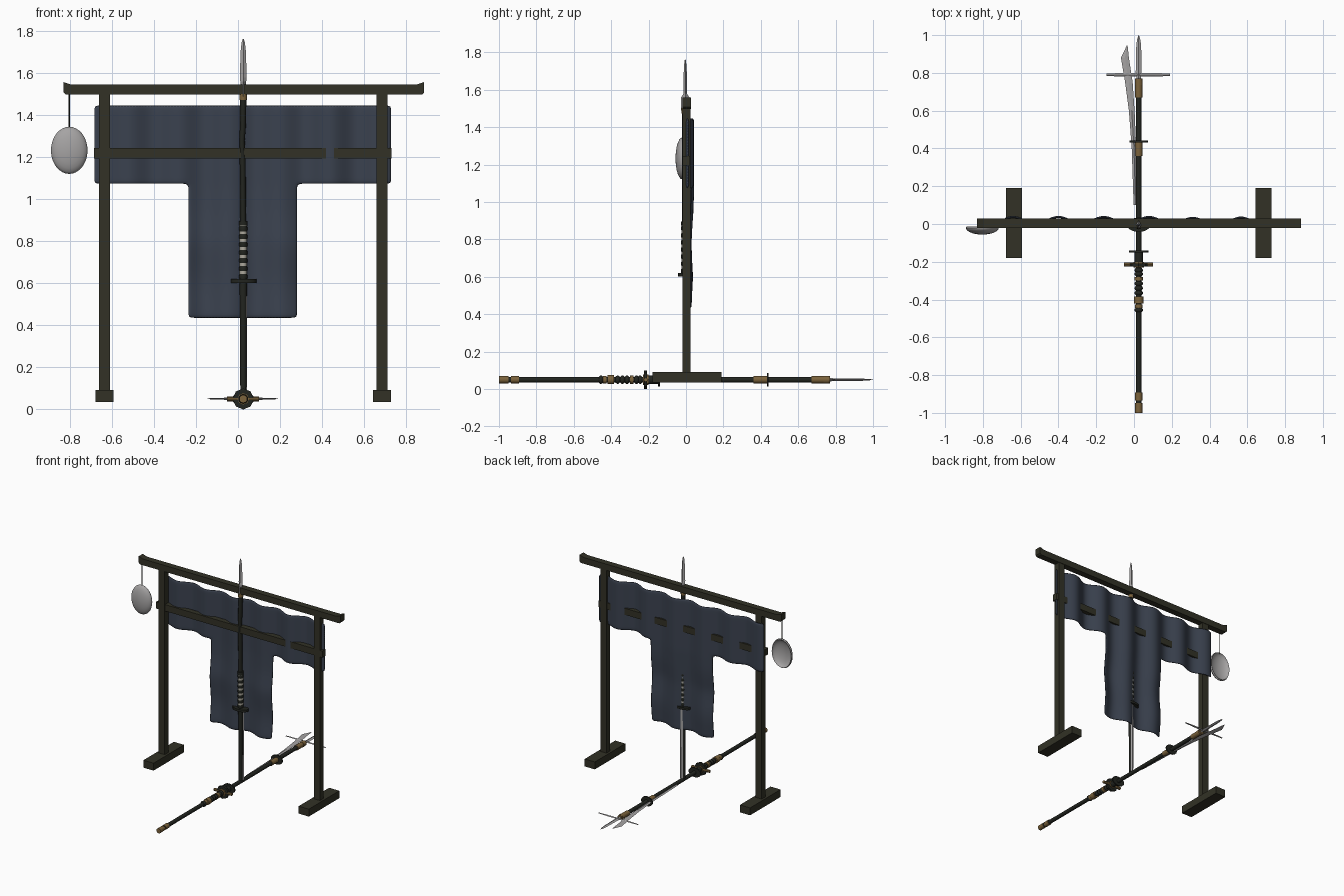
import bpy, bmesh, math
from math import cos, sin, pi, exp

cube = bpy.data.objects.get("Cube")
if cube:
    bpy.data.objects.remove(cube, do_unlink=True)


def material(name, rgb):
    m = bpy.data.materials.new(name)
    m.use_nodes = True
    m.diffuse_color = (*rgb, 1)
    m.node_tree.nodes["Principled BSDF"].inputs["Base Color"].default_value = (*rgb, 1)
    return m


WOOD = material("dark wood", (0.032, 0.031, 0.019))
CLOTH = material("slate blue cloth", (0.043, 0.054, 0.078))
STEEL = material("steel", (0.38, 0.37, 0.37))
BRASS = material("aged brass", (0.2, 0.125, 0.045))
BLACK = material("black lacquer", (0.016, 0.018, 0.014))
WRAP = material("pale grip", (0.42, 0.4, 0.34))


def finish(name, bm, mat, smooth=False):
    bmesh.ops.recalc_face_normals(bm, faces=bm.faces[:])
    mesh = bpy.data.meshes.new(name)
    bm.to_mesh(mesh)
    bm.free()
    mesh.materials.append(mat)
    ob = bpy.data.objects.new(name, mesh)
    bpy.context.collection.objects.link(ob)
    if smooth:
        bpy.ops.object.select_all(action="DESELECT")
        ob.select_set(True)
        bpy.context.view_layer.objects.active = ob
        bpy.ops.object.shade_smooth_by_angle(angle=math.radians(40))
    return ob


def box(name, mat, x, y, z):
    """Box from (min, max) pairs."""
    bm = bmesh.new()
    bmesh.ops.create_cube(bm, size=1)
    for v in bm.verts:
        v.co = [lo + (hi - lo) * (c + 0.5) for c, (lo, hi) in zip(v.co, (x, y, z))]
    return finish(name, bm, mat)


def loft(name, mat, axis, centre, stations, sides=12, smooth=True):
    """Closed rings along an axis; each station is (position, half width, half depth, sideways shift)."""
    bm = bmesh.new()
    rings = []
    for s in stations:
        t, ra = s[0], s[1]
        rb = s[2] if len(s) > 2 else ra
        shift = s[3] if len(s) > 3 else 0
        ring = []
        for i in range(sides):
            a = centre[0] + shift + ra * cos(2 * pi * i / sides)
            b = centre[1] + rb * sin(2 * pi * i / sides)
            ring.append(bm.verts.new({"x": (t, a, b), "y": (a, t, b), "z": (a, b, t)}[axis]))
        rings.append(ring)
    for r, q in zip(rings, rings[1:]):
        for i in range(sides):
            j = (i + 1) % sides
            bm.faces.new((r[i], r[j], q[j], q[i]))
    bm.faces.new(rings[0])
    bm.faces.new(rings[-1])
    return finish(name, bm, mat, smooth)


def rod(name, mat, axis, centre, t0, t1, r, rb=None, sides=12):
    return loft(name, mat, axis, centre, [(t0, r, rb or r), (t1, r, rb or r)], sides)


# Rack: posts, feet, upper beam with upturned tips, lower rail
for side, x in (("right", -0.635), ("left", 0.685)):
    box(side + "_post", WOOD, (x - 0.026, x + 0.026), (-0.02, 0.025), (0.08, 1.51))
    box(side + "_foot", WOOD, (x - 0.043, x + 0.043), (-0.18, 0.19), (0.035, 0.092))
box("lower_rail", WOOD, (-0.685, 0.73), (-0.018, 0.021), (1.195, 1.245))

bm = bmesh.new()
outline = [(-0.82, 1.498), (0.875, 1.498), (0.885, 1.508), (0.885, 1.558),
           (0.85, 1.546), (-0.795, 1.546), (-0.83, 1.558), (-0.83, 1.508)]
face = bm.faces.new([bm.verts.new((x, -0.02, z)) for x, z in outline])
ext = bmesh.ops.extrude_face_region(bm, geom=[face])
for v in ext["geom"]:
    if isinstance(v, bmesh.types.BMVert):
        v.co.y = 0.028
finish("upper_beam", bm, WOOD)


# Hanging cloth: T-shaped grid with soft folds
def fold(x, z):
    y = 0.019 + 0.02 * cos(2 * pi * (x - 0.08) / 0.24)
    y -= 0.017 * exp(-((x - 0.43) / 0.1) ** 2)
    drop = min(1, max(0, (1.05 - z) / 0.25))
    return y - 0.011 * drop + 0.007 * drop * cos(2 * pi * (z - 0.6) / 0.4) * abs(x - 0.025) / 0.25


def spread(a, b, n):
    return [a + (b - a) * i / n for i in range(n)]


xs = spread(-0.685, -0.237, 16) + spread(-0.237, 0.282, 18) + spread(0.282, 0.73, 16) + [0.73]
zs = spread(0.435, 1.073, 20) + spread(1.073, 1.447, 12) + [1.447]
bm = bmesh.new()
grid = {}


def point(x, z):
    if (x, z) not in grid:
        grid[x, z] = bm.verts.new((x, fold(x, z), z))
    return grid[x, z]


for x0, x1 in zip(xs, xs[1:]):
    for z0, z1 in zip(zs, zs[1:]):
        if z0 > 1.07 or -0.24 < x0 < 0.28:
            bm.faces.new([point(x0, z0), point(x1, z0), point(x1, z1), point(x0, z1)])
cloth = finish("hanging_cloth", bm, CLOTH)
for p in cloth.data.polygons:
    p.use_smooth = True
solid = cloth.modifiers.new("thickness", "SOLIDIFY")
solid.thickness, solid.offset = 0.011, 0
cloth.modifiers.new("soft", "SUBSURF").levels = 1
cloth.modifiers["soft"].render_levels = 1

# Round dish on a cord
dish = [(-0.02 - 0.036 * sin(a), cos(a)) for a in (0, 0.2, 0.45, 0.7, 0.95, 1.2, 1.4, 1.54)]
hollow = [(y + 0.008, r * 0.95) for y, r in reversed(dish)]
loft("hanging_dish", STEEL, "y", (-0.803, 1.233),
     [(y, 0.087 * r, 0.112 * r) for y, r in dish[::-1] + hollow[::-1]], 32)
rod("dish_cord", BLACK, "z", (-0.803, -0.018), 1.335, 1.5, 0.003, sides=6)

# Upright weapon: spear tip, collar, shaft, wrapped grip, guard, sheath and blade
UP = (0.025, -0.004)
loft("upright_tip", STEEL, "z", UP,
     [(1.49, 0.012, 0.023), (1.56, 0.014, 0.022), (1.58, 0.016, 0.009),
      (1.7, 0.013, 0.008), (1.745, 0.008, 0.005), (1.763, 0.002, 0.002)], 4, False)
rod("upright_collar", BRASS, "z", UP, 1.472, 1.502, 0.018, 0.02)
loft("upright_shaft", BLACK, "z", UP,
     [(0.88, 0.014, 0.018), (1.2, 0.014, 0.018, -0.003), (1.28, 0.013, 0.018, -0.006),
      (1.34, 0.014, 0.018, -0.002), (1.475, 0.015, 0.018)])
rod("upright_pommel", BLACK, "z", UP, 0.875, 0.897, 0.021, 0.022)
rod("upright_grip_core", WRAP, "z", UP, 0.62, 0.88, 0.018, 0.021)
for i in range(7):
    z = 0.632 + i * 0.038
    loft("upright_grip_band", BLACK, "z", UP,
         [(z - 0.012, 0.018, 0.021), (z, 0.021, 0.024), (z + 0.012, 0.018, 0.021)])
rod("upright_guard", BLACK, "z", UP, 0.602, 0.62, 0.062, 0.038, 20)
loft("upright_sheath", BLACK, "z", UP, [(0.06, 0.014), (0.605, 0.017, 0.016)])
loft("upright_blade", STEEL, "z", (0.03, 0.012),
     [(0.06, 0.013, 0.008), (0.605, 0.014, 0.01)], 4, False)

# Long polearm lying along the ground
LOW = (0.025, 0.05)
rod("polearm_shaft", BLACK, "y", LOW, -0.99, 0.7, 0.0145)
for name, y0, y1, r in (("butt_cap", -1, -0.948, 0.019), ("butt_sleeve", -0.935, -0.893, 0.019),
                        ("grip_cap", -0.445, -0.425, 0.02), ("grip_sleeve", -0.42, -0.385, 0.024),
                        ("grip_collar", -0.3, -0.28, 0.022), ("middle_sleeve", 0.36, 0.432, 0.019),
                        ("head_sleeve", 0.67, 0.77, 0.019), ("head_ring", 0.735, 0.76, 0.021)):
    rod(name, BRASS, "y", LOW, y0, y1, r)
for y in (-0.455, -0.365, -0.34, -0.315, -0.265, -0.245):
    loft("grip_ring", BLACK, "y", LOW,
         [(y - 0.011, 0.016), (y - 0.004, 0.022), (y + 0.004, 0.022), (y + 0.011, 0.016)])

# Guards of the polearm
rod("large_guard", BLACK, "y", LOW, -0.224, -0.208, 0.05, sides=8)
rod("guard_boss", BRASS, "y", LOW, -0.23, -0.2, 0.027, sides=8)
rod("guard_crossbar", BRASS, "x", (-0.215, 0.05), -0.052, 0.1, 0.011, sides=8)
rod("guard_hub", BLACK, "y", LOW, -0.2, -0.15, 0.022)
rod("rear_guard", BLACK, "y", LOW, -0.15, -0.14, 0.052, 0.036, 16)
rod("front_guard", BLACK, "y", LOW, 0.432, 0.442, 0.048, 0.036, 16)

# Blades at the polearm's head: straight point, crossbar and curved sword blade
loft("spear_point", STEEL, "y", LOW,
     [(0.765, 0.011, 0.009), (0.8, 0.016, 0.007), (0.94, 0.013, 0.006),
      (0.975, 0.009, 0.004), (1.0, 0.001, 0.001)], 4, False)
loft("cross_blade", STEEL, "x", (0.79, 0.051),
     [(-0.145, 0.006, 0.002), (-0.06, 0.01, 0.005), (0.11, 0.01, 0.005), (0.19, 0.006, 0.002)], 4, False)
loft("curved_blade", STEEL, "y", (0, 0.05),
     [(0.1, 0.01, 0.006, 0.008), (0.4, 0.012, 0.006, 0), (0.6, 0.015, 0.005, -0.012),
      (0.75, 0.02, 0.005, -0.027), (0.88, 0.021, 0.004, -0.048), (0.945, 0.002, 0.001, -0.036)], 4, False)
